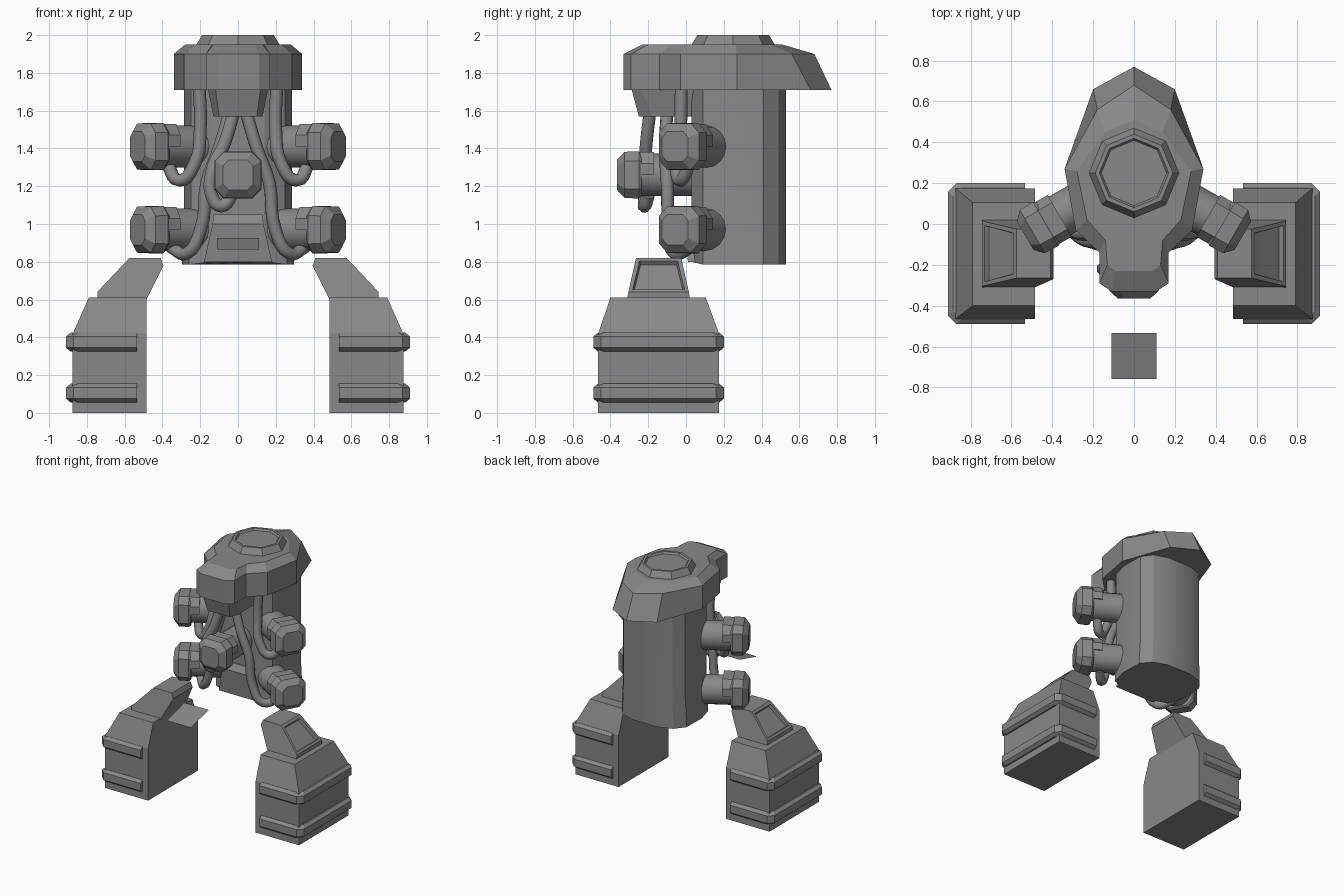
import bpy, bmesh, math
from mathutils import Vector, Matrix

if "Cube" in bpy.data.objects:
    bpy.data.objects.remove(bpy.data.objects["Cube"])

mat = bpy.data.materials.new("dull grey")
mat.diffuse_color = (0.25, 0.25, 0.25, 1)
mat.use_nodes = True
mat.node_tree.nodes["Principled BSDF"].inputs["Base Color"].default_value = mat.diffuse_color


def finish(ob, smooth=None):
    ob.data.materials.append(mat)
    if smooth:
        bpy.ops.object.select_all(action='DESELECT')
        ob.select_set(True)
        bpy.context.view_layer.objects.active = ob
        bpy.ops.object.shade_smooth_by_angle(angle=math.radians(smooth))
    return ob


def from_bm(name, bm, smooth=None, matrix=None):
    if matrix:
        bmesh.ops.transform(bm, matrix=matrix, verts=bm.verts)
    bmesh.ops.recalc_face_normals(bm, faces=bm.faces)
    me = bpy.data.meshes.new(name)
    bm.to_mesh(me)
    bm.free()
    ob = bpy.data.objects.new(name, me)
    bpy.context.collection.objects.link(ob)
    return finish(ob, smooth)


def add_loft(bm, rings):
    """Skin a list of equally long point rings and close both ends."""
    vs = [[bm.verts.new(p) for p in r] for r in rings]
    n = len(vs[0])
    sides = [[bm.faces.new((a[i], a[(i + 1) % n], b[(i + 1) % n], b[i])) for i in range(n)]
             for a, b in zip(vs, vs[1:])]
    bm.faces.new(vs[0])
    bm.faces.new(vs[-1])
    return sides


def loft(name, rings, smooth=None, matrix=None):
    bm = bmesh.new()
    add_loft(bm, rings)
    return from_bm(name, bm, smooth, matrix)


def mirrored(half):
    """Outline from its right half, listed back to front (centre points have x = 0)."""
    return half + [(-x, y) for x, y in reversed(half) if x > 0]


def rect(x0, x1, y0, y1, z):
    return [(x0, y0, z), (x1, y0, z), (x1, y1, z), (x0, y1, z)]


def disc(r, z, n=8, y=0.25):
    return [(r * math.sin(2 * math.pi * i / n), y + r * math.cos(2 * math.pi * i / n), z) for i in range(n)]


def at(pts, z):
    return [(x, y, z) for x, y in pts]


# Column
col = mirrored([(0.11, 0.53), (0.22, 0.49), (0.28, 0.41), (0.285, 0.22), (0.25, 0.09), (0.14, 0.03)])
base = [(x * 1.04, y) for x, y in col]
bottom = [(x, y, 0.785 if y > 0.05 else 0.80) for x, y in base]
loft("column", [bottom, at(base, 0.83), at(col, 1.02), at(col, 1.75)], 28)

# Raised panel at the foot of the column
loft("column_front_panel", [rect(-0.18, 0.18, 0.01, 0.2, 0.80),
                            rect(-0.135, 0.135, -0.01, 0.2, 1.0),
                            rect(-0.13, 0.13, 0.02, 0.2, 1.05)])

# Head cap with overhanging rear
low = mirrored([(0, 0.77), (0.2, 0.66), (0.34, 0.27), (0.285, -0.03), (0.17, -0.14), (0.17, -0.29), (0.11, -0.33)])
mid = mirrored([(0, 0.68), (0.18, 0.56), (0.34, 0.27), (0.285, -0.03), (0.17, -0.14), (0.17, -0.29), (0.11, -0.33)])
top = mirrored([(0, 0.51), (0.14, 0.45), (0.28, 0.26), (0.23, 0.02), (0.14, -0.08), (0.13, -0.2), (0.09, -0.23)])
loft("head_cap", [at(low, 1.71), at(mid, 1.90), at(top, 1.95)])
loft("top_hatch", [disc(0.22, 1.94), disc(0.22, 1.95), disc(0.19, 2.0), disc(0.17, 2.0), disc(0.16, 1.985)])

# Tapered block under the front of the cap
loft("front_block", [at(mirrored([(0.12, 0.06), (0.13, -0.18), (0.10, -0.25)]), 1.57),
                     at(mirrored([(0.16, 0.06), (0.16, -0.24), (0.12, -0.29)]), 1.72)])


# Pods radiating from the column
def ring(x, hw, hh, cut=0.4):
    a, b = hw * (1 - cut), hh * (1 - cut)
    return [(x, hw, -b), (x, hw, b), (x, a, hh), (x, -a, hh),
            (x, -hw, b), (x, -hw, -b), (x, -a, -hh), (x, a, -hh)]


def pod(name, angle, z, start):
    m = Matrix.Translation((0, 0.25, z)) @ Matrix.Rotation(math.radians(angle), 4, 'Z')
    n = 16
    barrel = [[(x, 0.108 * math.cos(2 * math.pi * i / n), 0.112 * math.sin(2 * math.pi * i / n))
               for i in range(n)] for x in (start, 0.52)]
    loft(name + "_barrel", barrel, 30, m)
    loft(name + "_head", [ring(0.485, 0.115, 0.115), ring(0.50, 0.125, 0.125), ring(0.575, 0.122, 0.122),
                          ring(0.615, 0.08, 0.08)], 25, m)
    # hood over the upper half of the barrel
    hood = [(0.118, 0.0), (0.118, 0.06), (0.075, 0.12), (-0.075, 0.12), (-0.118, 0.06), (-0.118, 0.0)]
    loft(name + "_hood", [[(x, y, h) for y, h in hood] for x in (max(start, 0.42), 0.53)], None, m)


for side, ang in (("right", -30), ("left", 210)):
    pod(side + "_upper_pod", ang, 1.41, 0.15)
    pod(side + "_lower_pod", ang, 0.97, 0.15)
pod("centre_pod", -90, 1.26, 0.2)


# Hoses
def hose(name, pts, r=0.034):
    cu = bpy.data.curves.new(name, 'CURVE')
    cu.dimensions = '3D'
    cu.bevel_depth = r
    cu.bevel_resolution = 2
    cu.resolution_u = 5
    cu.use_fill_caps = True
    sp = cu.splines.new('BEZIER')
    sp.bezier_points.add(len(pts) - 1)
    for bp, p in zip(sp.bezier_points, pts):
        bp.co = p
        bp.handle_left_type = bp.handle_right_type = 'AUTO'
    tmp = bpy.data.objects.new(name, cu)
    bpy.context.collection.objects.link(tmp)
    me = bpy.data.meshes.new_from_object(tmp.evaluated_get(bpy.context.evaluated_depsgraph_get()))
    bpy.data.objects.remove(tmp)
    ob = bpy.data.objects.new(name, me)
    bpy.context.collection.objects.link(ob)
    me.materials.clear()
    finish(ob, 50)


for side, s in (("right", 1), ("left", -1)):
    hose(side + "_upper_hose", [(s * 0.205, -0.025, 1.73), (s * 0.2, -0.03, 1.5), (s * 0.225, -0.05, 1.33),
                                (s * 0.31, -0.03, 1.23), (s * 0.375, 0.02, 1.32)])
    hose(side + "_lower_hose", [(s * 0.04, -0.10, 1.6), (s * 0.10, -0.11, 1.4), (s * 0.165, -0.10, 1.22),
                                (s * 0.195, -0.09, 0.98), (s * 0.27, -0.06, 0.845), (s * 0.36, 0.03, 0.88)])
hose("centre_hose", [(-0.02, -0.19, 1.6), (-0.07, -0.21, 1.43), (-0.14, -0.22, 1.27),
                     (-0.135, -0.22, 1.14), (-0.09, -0.22, 1.095), (-0.03, -0.2, 1.16)], 0.036)

# Feet with bands and ankles
for side, s in (("right", 1), ("left", -1)):
    flip = Matrix.Scale(s, 4, (1, 0, 0))
    loft(side + "_foot", [rect(0.485, 0.875, -0.465, 0.175, 0), rect(0.485, 0.875, -0.465, 0.175, 0.42),
                          rect(0.485, 0.79, -0.40, 0.105, 0.61)], None, flip)
    for label, z in (("lower", 0.055), ("upper", 0.325)):
        def band(d, h):
            x, y0, y1, c = 0.91 - d, -0.49 + d, 0.20 - d, 0.04
            return [(0.535, y0, h), (x - c, y0, h), (x, y0 + c, h),
                    (x, y1 - c, h), (x - c, y1, h), (0.535, y1, h)]
        loft(f"{side}_{label}_band", [band(0.024, z), band(0, z + 0.02), band(0, z + 0.08),
                                      band(0.024, z + 0.1)], None, flip)
    # ankle: side profile swept across, narrowing upward, with a recessed outer panel
    prof = [(0.485, 0.60, 0.165), (0.745, 0.60, 0.167), (0.745, 0.64, 0.16),
            (0.575, 0.82, 0.12), (0.41, 0.82, 0.12), (0.395, 0.78, 0.125)]
    bm = bmesh.new()
    sides = add_loft(bm, [[(x, -0.145 + k * w, z) for x, z, w in prof] for k in (-1, 1)])
    bmesh.ops.recalc_face_normals(bm, faces=bm.faces)
    bmesh.ops.inset_region(bm, faces=[sides[0][2]], thickness=0.03)
    bmesh.ops.inset_region(bm, faces=[sides[0][2]], thickness=0.008, depth=-0.025)
    from_bm(side + "_ankle", bm, None, flip)

# Thin floating plate in front
bm = bmesh.new()
bm.faces.new([bm.verts.new(p) for p in ((-0.11, -0.76, 0.865), (0.11, -0.76, 0.865),
                                        (0.11, -0.535, 0.925), (-0.11, -0.535, 0.925))])
from_bm("front_plate", bm)
